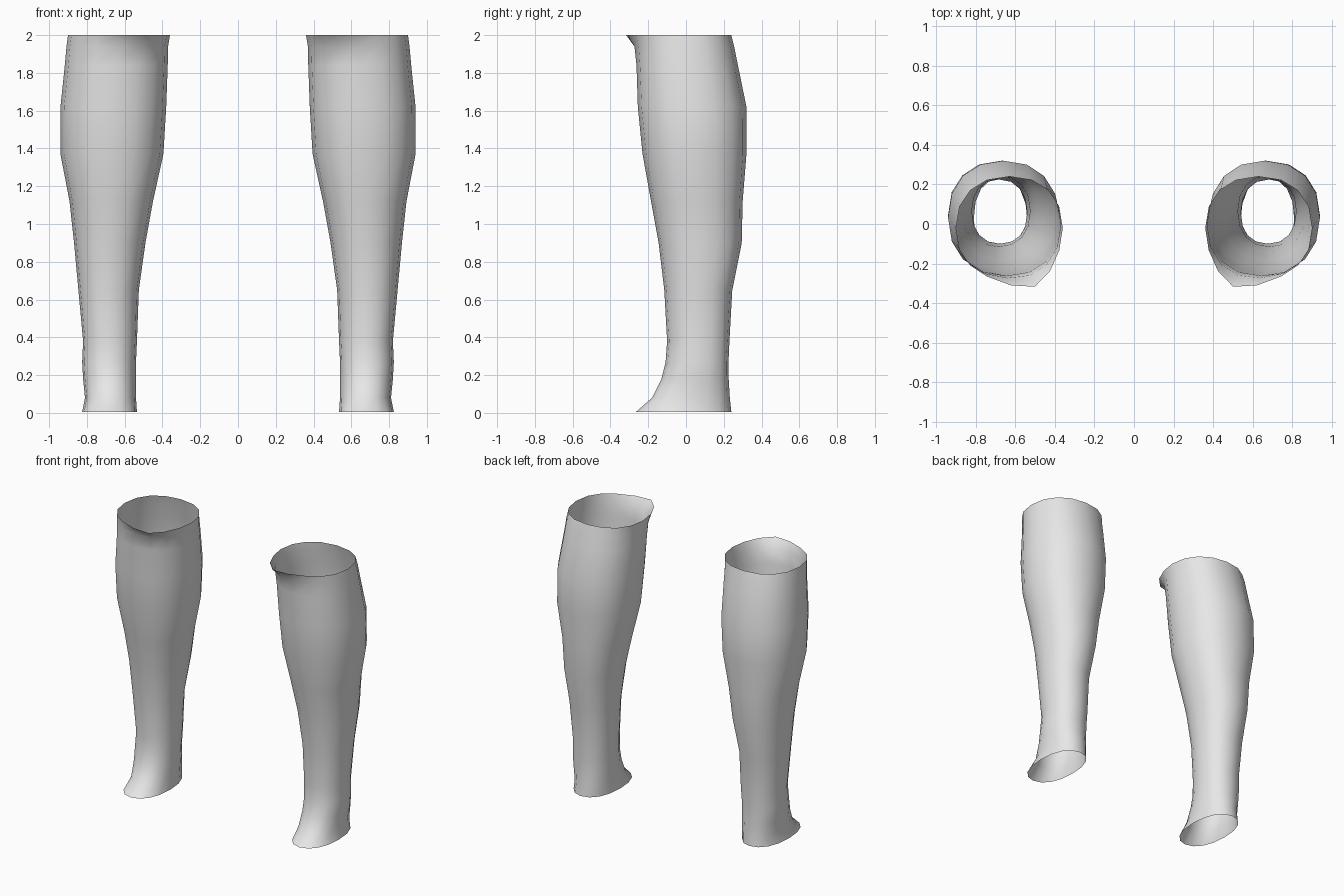
import bpy, bmesh, math

cube = bpy.data.objects.get("Cube")
if cube:
    bpy.data.objects.remove(cube, do_unlink=True)

SIDES = 16

# One flat grey for both tubes
grey = bpy.data.materials.new("plain_grey")
grey.use_nodes = True
colour = (0.8, 0.8, 0.8, 1)
grey.diffuse_color = colour
grey.node_tree.nodes["Principled BSDF"].inputs["Base Color"].default_value = colour

# Cross-sections from sole to knee: z, inner x, outer x, front y, back y
SECTIONS = [
    (0.005, .535, .825, -.265, .24),
    (0.08, .54, .81, -.18, .232),
    (0.18, .54, .82, -.13, .226),
    (0.27, .54, .825, -.108, .225),
    (0.38, .535, .82, -.10, .23),
    (0.65, .525, .845, -.115, .245),
    (0.90, .49, .868, -.145, .295),
    (1.12, .45, .892, -.185, .30),
    (1.37, .395, .94, -.23, .32),
    (1.62, .38, .94, -.255, .32),
    (1.84, .372, .917, -.262, .275),
    (1.94, .37, .908, -.268, .255),
    (2.0, .36, .90, -.28, .24),
]


def rounded(v, power=0.9):
    """Squares the ring off slightly."""
    return math.copysign(abs(v) ** power, v)


def build_leg(name, side):
    bm = bmesh.new()
    rings = []
    for z, x0, x1, y0, y1 in SECTIONS:
        cx, cy = (x0 + x1) / 2, (y0 + y1) / 2
        rx, ry = (x1 - x0) / 2, (y1 - y0) / 2
        ring = []
        for i in range(SIDES):
            a = math.tau * i / SIDES
            x = cx + rx * rounded(math.cos(a))
            y = cy + ry * rounded(math.sin(a))
            # Flared lip at the front of the top rim, towards the inner side
            lip = max(0, (z - 1.9) / 0.1) ** 2
            lip *= max(0, math.cos(a - math.radians(248))) ** 8
            ring.append(bm.verts.new((side * (x - 0.015 * lip), y - 0.055 * lip, z)))
        rings.append(ring)
    # Skin the open tube
    for low, high in zip(rings, rings[1:]):
        for i in range(SIDES):
            j = (i + 1) % SIDES
            quad = [low[i], low[j], high[j], high[i]]
            bm.faces.new(quad if side > 0 else quad[::-1])
    mesh = bpy.data.meshes.new(name)
    bm.to_mesh(mesh)
    bm.free()
    for face in mesh.polygons:
        face.use_smooth = True
    mesh.materials.append(grey)
    leg = bpy.data.objects.new(name, mesh)
    bpy.context.collection.objects.link(leg)


build_leg("left_lower_leg", 1)
build_leg("right_lower_leg", -1)
